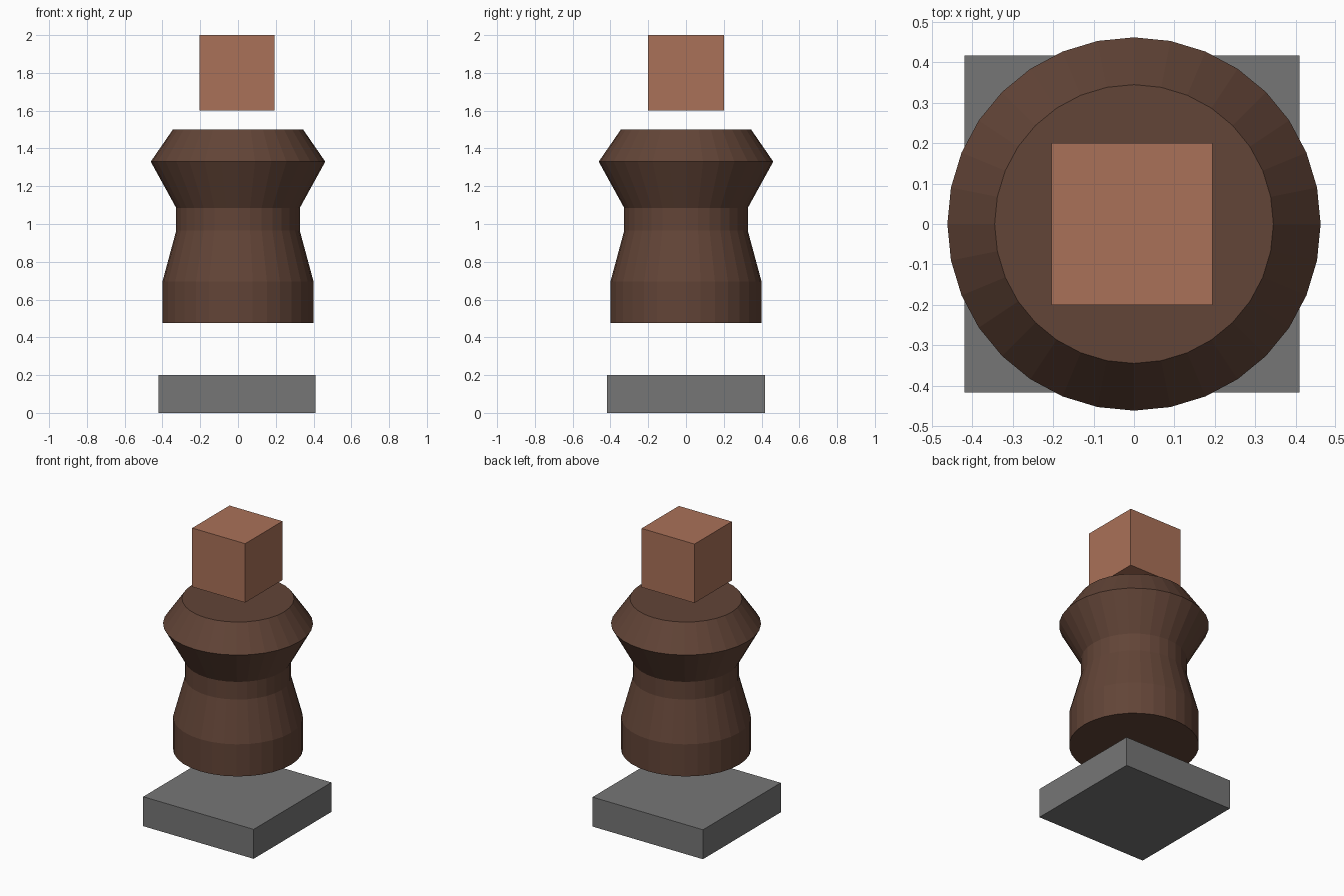
import bpy, bmesh, math
from mathutils import Matrix

if "Cube" in bpy.data.objects:
    bpy.data.objects.remove(bpy.data.objects["Cube"])


def material(name, rgb):
    m = bpy.data.materials.new(name)
    m.diffuse_color = (*rgb, 1)
    m.use_nodes = True
    m.node_tree.nodes["Principled BSDF"].inputs["Base Color"].default_value = m.diffuse_color
    return m


def finish(bm, name, mat):
    bmesh.ops.recalc_face_normals(bm, faces=bm.faces)
    mesh = bpy.data.meshes.new(name)
    bm.to_mesh(mesh)
    bm.free()
    mesh.materials.append(mat)
    obj = bpy.data.objects.new(name, mesh)
    bpy.context.collection.objects.link(obj)
    return obj


def box(name, x, y, z, size, mat):
    bm = bmesh.new()
    bmesh.ops.create_cube(bm, size=1,
                          matrix=Matrix.Translation((x, y, z)) @ Matrix.Diagonal((*size, 1)))
    return finish(bm, name, mat)


def turned(name, profile, sides, mat):
    """Closed lathe shape from (radius, height) points."""
    bm = bmesh.new()
    rings = [[bm.verts.new((r * math.cos(2 * math.pi * i / sides),
                            r * math.sin(2 * math.pi * i / sides), z))
              for i in range(sides)] for r, z in profile]
    for low, high in zip(rings, rings[1:]):
        for i in range(sides):
            j = (i + 1) % sides
            bm.faces.new((low[i], low[j], high[j], high[i]))
    bm.faces.new(rings[0][::-1])
    bm.faces.new(rings[-1])
    return finish(bm, name, mat)


grey = material("stone grey", (0.181, 0.181, 0.181))
brown = material("dark brown", (0.122, 0.058, 0.038))
copper = material("light clay", (0.402, 0.165, 0.098))

# Square slab at the bottom
box("base_slab", -0.005, 0, 0.1, (0.83, 0.835, 0.2), grey)

# Floating turned body
turned("body", [(0.40, 0.477), (0.40, 0.695), (0.327, 0.965),
                (0.327, 1.085), (0.462, 1.33), (0.345, 1.5)], 32, brown)

# Floating cube on top
box("top_cube", -0.005, 0, 1.8, (0.398, 0.4, 0.4), copper)
